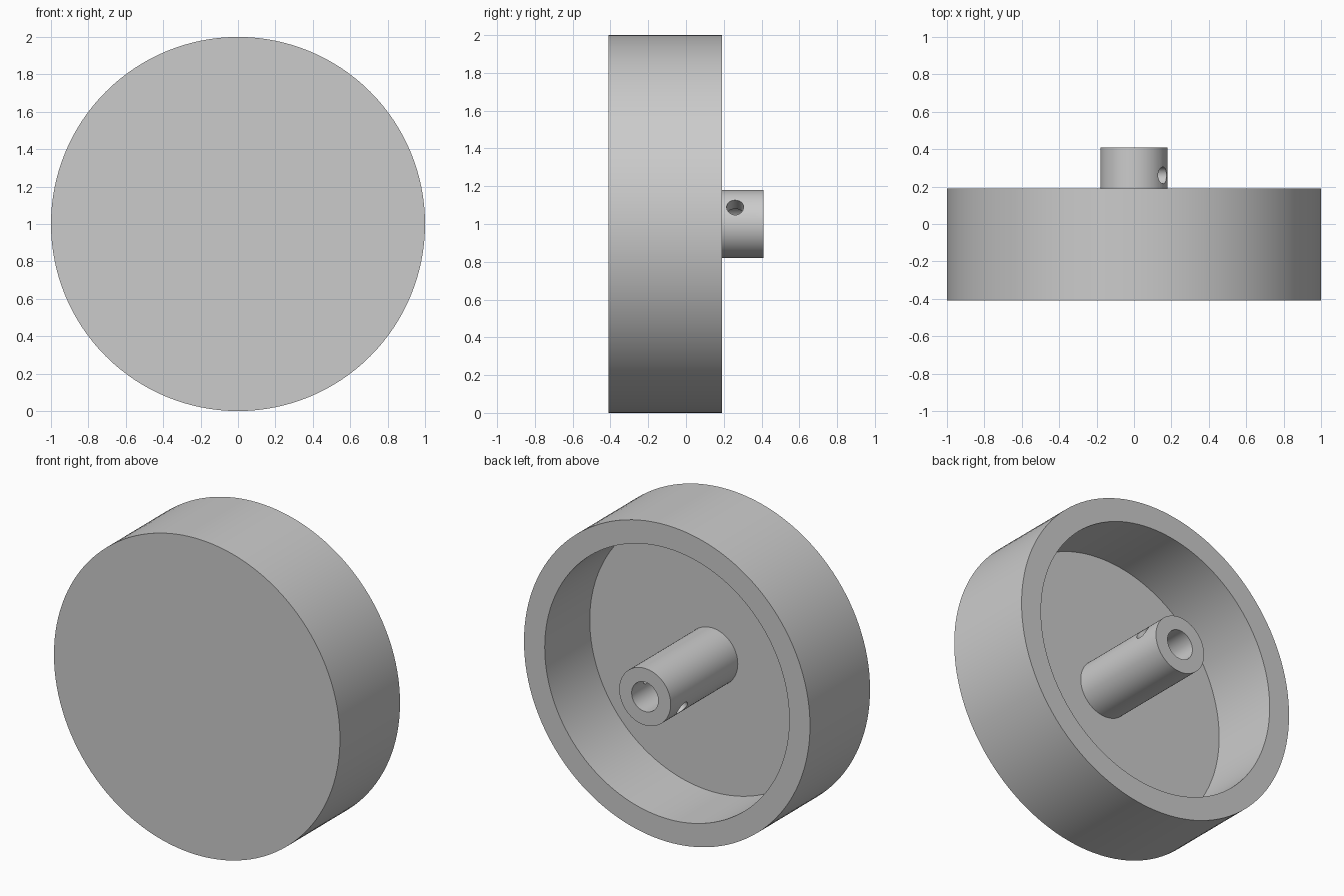
import bpy, bmesh, math
from mathutils import Matrix, Vector

old = bpy.data.objects.get("Cube")
if old:
    bpy.data.objects.remove(old, do_unlink=True)

AXIS = Vector((0, 0, 1))  # centre of the wheel; it turns about y

grey = bpy.data.materials.new("plain_grey")
grey.use_nodes = True
colour = (0.6, 0.6, 0.6, 1)
grey.diffuse_color = colour
grey.node_tree.nodes["Principled BSDF"].inputs["Base Color"].default_value = colour


def add_object(name, bm):
    bmesh.ops.recalc_face_normals(bm, faces=bm.faces)
    mesh = bpy.data.meshes.new(name)
    bm.to_mesh(mesh)
    bm.free()
    mesh.materials.append(grey)
    obj = bpy.data.objects.new(name, mesh)
    bpy.context.collection.objects.link(obj)
    return obj


def lathe(name, profile, steps):
    """Turn a closed (radius, y) profile about the wheel axis."""
    bm = bmesh.new()
    verts = [bm.verts.new((r, y, AXIS.z)) for r, y in profile]
    edges = [bm.edges.new((verts[i - 1], verts[i])) for i in range(len(verts))
             if profile[i - 1][0] + profile[i][0] > 0]
    bmesh.ops.spin(bm, geom=verts + edges, cent=AXIS, axis=(0, 1, 0),
                   angle=2 * math.pi, steps=steps, use_merge=True)
    bmesh.ops.remove_doubles(bm, verts=bm.verts, dist=0.0001)
    return add_object(name, bm)


def smooth(obj):
    bpy.ops.object.select_all(action="DESELECT")
    obj.select_set(True)
    bpy.context.view_layer.objects.active = obj
    bpy.ops.object.shade_smooth_by_angle(angle=math.radians(30))


# Drum: closed front face, thick rim, open back
drum = lathe("drum", [(0, -0.41), (1, -0.41), (1, 0.19),
                      (0.855, 0.19), (0.855, -0.26), (0, -0.26)], 128)

# Hub: hollow shaft rising from the drum floor
hub = lathe("hub", [(0.093, -0.3), (0.18, -0.3), (0.18, 0.41), (0.093, 0.41)], 64)

# Pin hole: drilled across the hub, tilted up toward +x
bm = bmesh.new()
tilt = Matrix.Rotation(math.radians(60), 4, "Y")
bmesh.ops.create_cone(bm, cap_ends=True, segments=32, radius1=0.045,
                      radius2=0.045, depth=0.6,
                      matrix=Matrix.Translation((0, 0.26, AXIS.z)) @ tilt)
cutter = add_object("pin_hole_cutter", bm)
cut = hub.modifiers.new("pin_hole", "BOOLEAN")
cut.operation = "DIFFERENCE"
cut.solver = "EXACT"
cut.object = cutter
bpy.context.view_layer.objects.active = hub
bpy.ops.object.modifier_apply(modifier=cut.name)
bpy.data.objects.remove(cutter, do_unlink=True)

smooth(drum)
smooth(hub)
